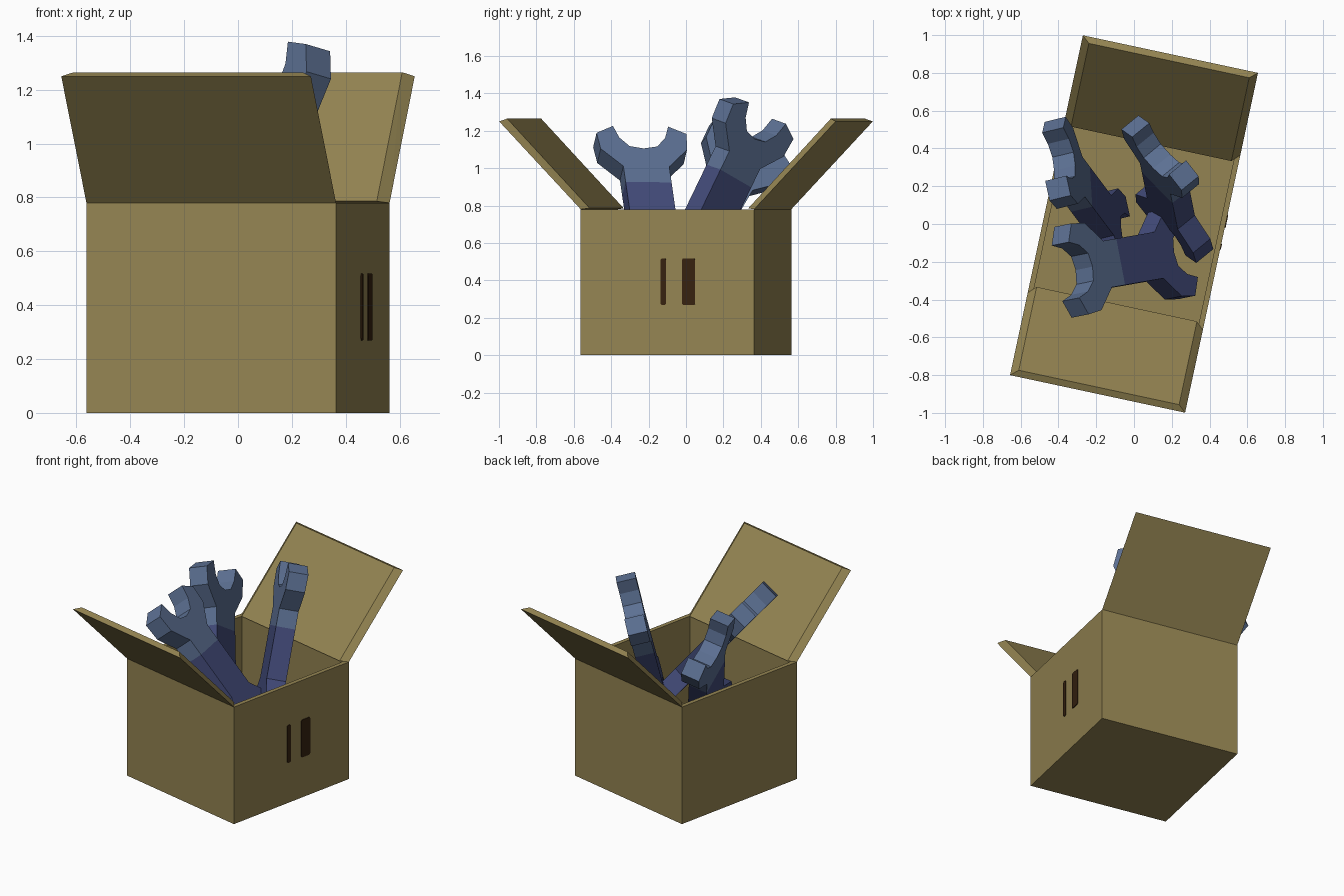
import bpy
import bmesh
from math import radians
from mathutils import Matrix, Vector

if "Cube" in bpy.data.objects:
    bpy.data.objects.remove(bpy.data.objects["Cube"], do_unlink=True)


def material(name, rgb):
    m = bpy.data.materials.new(name)
    m.use_nodes = True
    color = (*rgb, 1)
    m.diffuse_color = color
    m.node_tree.nodes["Principled BSDF"].inputs["Base Color"].default_value = color
    return m


cardboard = material("cardboard", (0.296, 0.231, 0.084))
slot_brown = material("dark brown", (0.037, 0.016, 0.005))
steel = material("steel blue", (0.107, 0.162, 0.29))
navy = material("navy", (0.056, 0.071, 0.195))

TURN = Matrix.Rotation(radians(-12.1), 4, "Z")


def finish(bm, name, mats, matrix=TURN):
    bm.transform(matrix)
    bmesh.ops.recalc_face_normals(bm, faces=bm.faces)
    mesh = bpy.data.meshes.new(name)
    bm.to_mesh(mesh)
    bm.free()
    for m in mats:
        mesh.materials.append(m)
    obj = bpy.data.objects.new(name, mesh)
    bpy.context.collection.objects.link(obj)
    return obj


def block(size, center):
    bm = bmesh.new()
    place = Matrix.Translation(center) @ Matrix.Diagonal((*size, 1))
    bmesh.ops.create_cube(bm, size=1, matrix=place)
    return bm


# Open carton: a cube with its top inset and pushed down
HALF, HEIGHT, WALL = 0.474, 0.78, 0.04
bm = block((2 * HALF, 2 * HALF, HEIGHT), (0, 0, HEIGHT / 2))
top = max(bm.faces, key=lambda f: f.calc_center_median().z)
bmesh.ops.inset_region(bm, faces=[top], thickness=WALL)
well = bmesh.ops.extrude_discrete_faces(bm, faces=[top])["faces"][0]
bmesh.ops.translate(bm, verts=well.verts, vec=(0, 0, 2 * WALL / 2 - HEIGHT))
finish(bm, "carton", [cardboard])

# Two raised flaps with sloping rims
for name, side in (("front_flap", -1), ("back_flap", 1)):
    bm = bmesh.new()
    for x in (-1, 1):
        for w, y, z in ((HALF, HALF, HEIGHT), (HALF, 0.92, 1.25),
                        (HALF - WALL, HALF - WALL, 0.786), (HALF - WALL, 0.885, 1.265)):
            bm.verts.new((x * w, side * y, z))
    bmesh.ops.convex_hull(bm, input=bm.verts)
    bmesh.ops.dissolve_limit(bm, angle_limit=0.02, verts=bm.verts, edges=bm.edges)
    finish(bm, name, [cardboard])

# Painted grip marks on the left wall
for name, y, width in (("narrow_mark", -0.022, 0.03), ("wide_mark", 0.116, 0.072)):
    bm = block((0.006, width, 0.25), (HALF + 0.001, y, 0.393))
    across = [e for e in bm.edges if abs(e.verts[0].co.x - e.verts[1].co.x) > 0.001]
    bmesh.ops.bevel(bm, geom=across, offset=0.01, segments=2, profile=0.5, affect="EDGES")
    finish(bm, name, [slot_brown])

# Double-ended wrench: one jaw quarter mirrored both ways
LENGTH, THICK, SPLIT = 0.99, 0.12, 0.39
JAW = [(0.0, -0.155), (0.075, -0.14), (0.125, -0.08), (0.15, 0.0),
       (0.245, -0.05), (0.235, -0.16), (0.125, -0.28)]


def wrench(name, top_mid, low_mid, across):
    right = JAW + [(u, -LENGTH - v) for u, v in reversed(JAW)]
    outline = right + [(-u, v) for u, v in reversed(right[1:-1])]
    bm = bmesh.new()
    face = bm.faces.new([bm.verts.new((u, v, -THICK / 2)) for u, v in outline])
    ext = bmesh.ops.extrude_face_region(bm, geom=[face])["geom"]
    bmesh.ops.translate(bm, verts=[g for g in ext if isinstance(g, bmesh.types.BMVert)],
                        vec=(0, 0, THICK))
    # Colour changes across the shaft
    bmesh.ops.bisect_plane(bm, geom=bm.verts[:] + bm.edges[:] + bm.faces[:],
                           plane_co=(0, -SPLIT, 0), plane_no=(0, 1, 0))
    for f in bm.faces:
        middle = sum(v.co.y for v in f.verts) / len(f.verts)
        f.material_index = int(middle < -SPLIT)
    bmesh.ops.triangulate(bm, faces=[f for f in bm.faces if len(f.verts) > 4])
    along = (Vector(top_mid) - Vector(low_mid)).normalized()
    u = Vector(across)
    u = (u - along * u.dot(along)).normalized()
    frame = Matrix((u, along, u.cross(along))).transposed().to_4x4()
    finish(bm, name, [steel, navy],
           Matrix.Translation(Vector(top_mid) + along * 0.02) @ frame)


wrench("front_wrench", (-0.35, -0.25, 1.17), (0.28, -0.14, 0.41), (0.08, -0.395, 0))
wrench("left_back_wrench", (0.135, 0.39, 1.29), (0.22, -0.03, 0.42), (0.27, -0.28, 0.14))
wrench("right_back_wrench", (-0.415, 0.36, 1.14), (-0.07, -0.1, 0.36), (-0.03, 0.34, -0.18))
